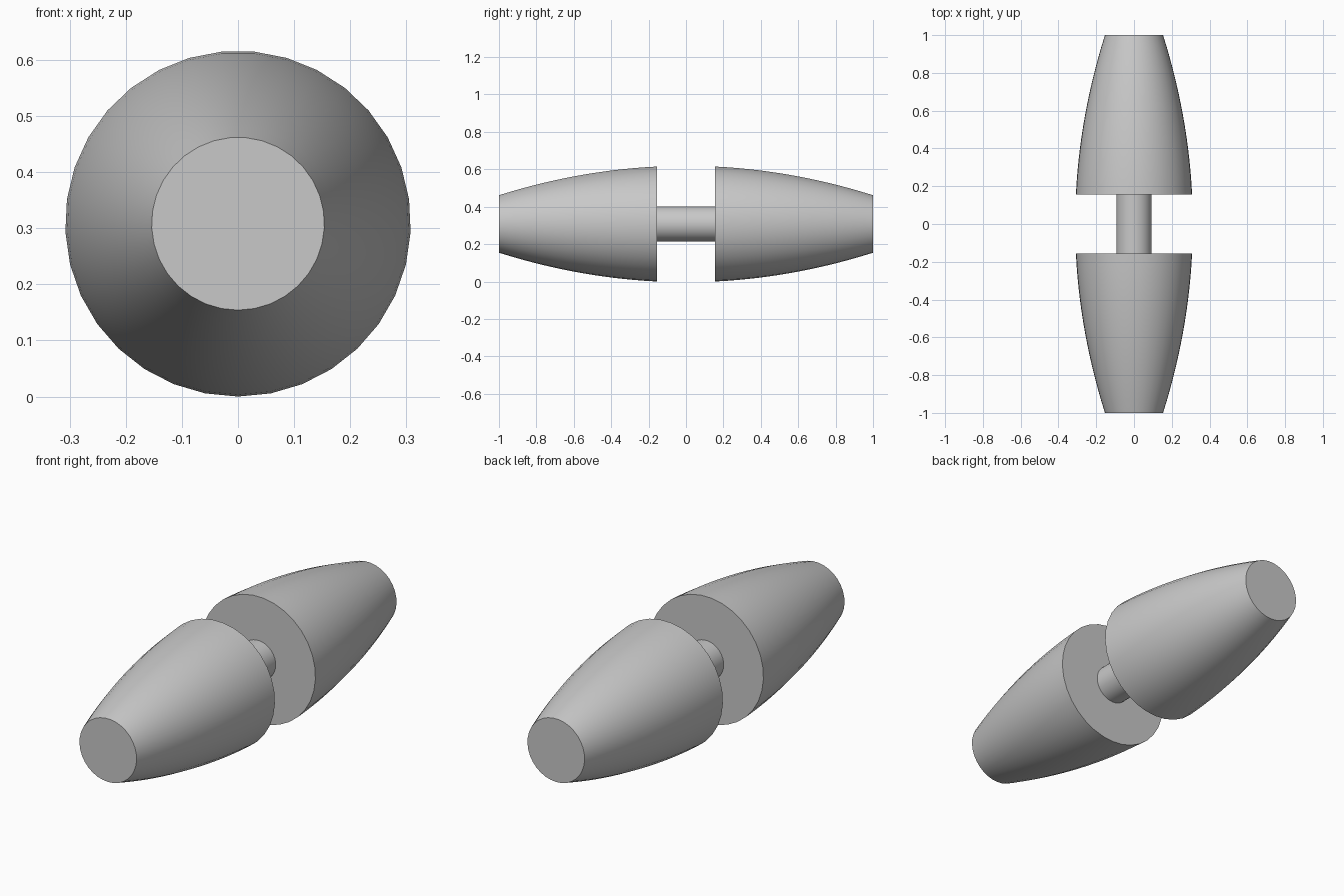
import bpy, bmesh, math

cube = bpy.data.objects.get("Cube")
if cube:
    bpy.data.objects.remove(cube, do_unlink=True)

AXIS_Z = 0.308
SIDES = 33
INNER_Y, OUTER_Y = 0.156, 1.0
INNER_R, OUTER_R = 0.308, 0.154

grey = bpy.data.materials.new("plain grey")
grey.use_nodes = True
colour = (0.58, 0.58, 0.58, 1)
grey.diffuse_color = colour
grey.node_tree.nodes["Principled BSDF"].inputs["Base Color"].default_value = colour


def turned(name, profile, sides):
    """Closed solid turned about the y axis from (y, radius) points."""
    bm = bmesh.new()
    rings = []
    for y, r in profile:
        ring = []
        for i in range(sides):
            a = math.pi + 2 * math.pi * i / sides
            ring.append(bm.verts.new((r * math.sin(a), y, AXIS_Z + r * math.cos(a))))
        rings.append(ring)
    for a, b in zip(rings, rings[1:]):
        for i in range(sides):
            j = (i + 1) % sides
            bm.faces.new((a[i], a[j], b[j], b[i]))
    bm.faces.new(rings[0])
    bm.faces.new(rings[-1])
    bmesh.ops.recalc_face_normals(bm, faces=bm.faces)
    mesh = bpy.data.meshes.new(name)
    bm.to_mesh(mesh)
    bm.free()
    mesh.materials.append(grey)
    obj = bpy.data.objects.new(name, mesh)
    bpy.context.collection.objects.link(obj)
    bpy.ops.object.select_all(action='DESELECT')
    obj.select_set(True)
    bpy.context.view_layer.objects.active = obj
    bpy.ops.object.shade_smooth_by_angle(angle=math.radians(35))
    return obj


# Bulging taper: widest at the inner face, narrowing to the flat tip
bulge = (INNER_R - OUTER_R) / (OUTER_Y ** 2 - INNER_Y ** 2)
steps = 14
taper = []
for i in range(steps + 1):
    y = INNER_Y + (OUTER_Y - INNER_Y) * i / steps
    taper.append((y, INNER_R - bulge * (y * y - INNER_Y ** 2)))

# Front and back grips
for name, side in (("front_grip", -1), ("back_grip", 1)):
    turned(name, [(side * y, r) for y, r in taper], SIDES)

# Connecting shaft between the grips
turned("shaft", [(-INNER_Y, 0.094), (INNER_Y, 0.094)], SIDES)
